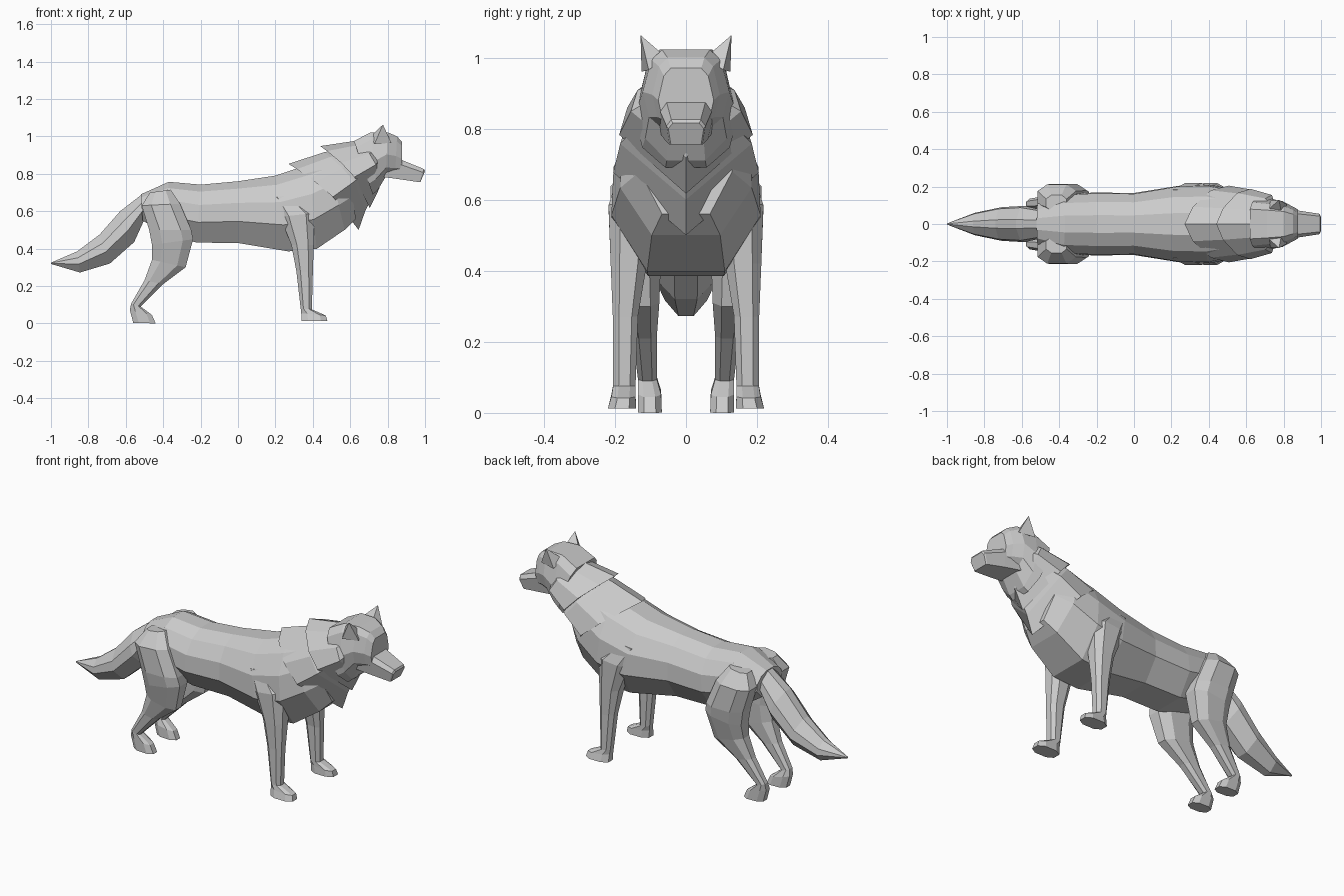
import bpy, bmesh

# half cross-sections: (fraction from top to bottom, fraction of half width)
BODY = [(0, .28), (.12, .7), (.35, .97), (.65, 1), (1, .52)]
RUFF = [(0, 0), (.08, .45), (.27, .88), (.5, 1), (1, 0)]
HEAD = [(0, .55), (.12, .8), (.5, 1), (.8, .85), (1, .4)]
SNOUT = [(0, .75), (.25, 1), (1, .85)]
TAIL = [(0, .25), (.3, .9), (.6, 1), (1, .35)]


def loft(name, rings, mirror=False):
    """Skin rings whose points i and n-1-i lie opposite each other."""
    bm = bmesh.new()
    vs = [[bm.verts.new(p) for p in r] for r in rings]
    n = len(vs[0])
    for a, b in zip(vs, vs[1:]):
        for i in range(n):
            j = (i + 1) % n
            bm.faces.new((a[i], a[j], b[j], b[i]))
    for r in (vs[0], vs[-1]):
        for i in range(n // 2 - 1):
            bm.faces.new((r[i], r[i + 1], r[n - 2 - i], r[n - 1 - i]))
    bmesh.ops.remove_doubles(bm, verts=bm.verts, dist=.0005)
    bmesh.ops.recalc_face_normals(bm, faces=bm.faces)
    me = bpy.data.meshes.new(name)
    bm.to_mesh(me)
    bm.free()
    ob = bpy.data.objects.new(name, me)
    bpy.context.collection.objects.link(ob)
    if mirror:
        m = ob.modifiers.new("mirror", 'MIRROR')
        m.use_axis = (False, True, False)
    return ob


def ring(profile, xt, zt, xb, zb, w, bulge=0):
    """Symmetric section from a top point to a bottom point."""
    half = [(xt + (xb - xt) * t + bulge * 4 * t * (1 - t), w * f, zt + (zb - zt) * t)
            for t, f in profile]
    return half + [(x, -y, z) for x, y, z in reversed(half)]


def leg_ring(xr, zr, xf, zf, yi, yo):
    """Chamfered section from a rear point to a front point."""
    half = [(0, .75), (.25, 1), (.75, 1), (1, .75)]
    pts = half + [(u, 1 - v) for u, v in reversed(half)]
    return [(xr + (xf - xr) * u, yi + (yo - yi) * v, zr + (zf - zr) * u) for u, v in pts]


def body_part(name, profile, sections):
    return loft(name, [ring(profile, *s) for s in sections])


# trunk and chest
body_part("torso", BODY, [
    (-.52, .69, -.51, .55, .11), (-.37, .757, -.40, .48, .16),
    (-.2, .742, -.22, .432, .168), (0, .76, 0, .43, .166),
    (.2, .79, .27, .385, .205), (.38, .85, .42, .398, .21),
    (.48, .88, .57, .50, .185), (.58, .90, .63, .56, .13)])

# layered neck fur
body_part("rear_ruff", RUFF, [
    (.27, .853, .645, .50, .205, .05), (.46, .915, .68, .60, .185, .05),
    (.62, .95, .72, .68, .13, .02)])
body_part("front_ruff", RUFF, [
    (.44, .948, .705, .617, .188, .05), (.64, .978, .755, .72, .155, .04),
    (.74, .98, .77, .78, .1)])

# head and muzzle
body_part("head", HEAD, [
    (.62, .975, .72, .69, .145), (.71, 1.022, .745, .71, .135),
    (.80, 1.022, .79, .785, .122), (.85, 1.0, .84, .79, .095),
    (.878, .97, .875, .79, .078)])
body_part("muzzle", SNOUT, [
    (.82, .90, .76, .785, .085), (.88, .872, .87, .77, .072),
    (.995, .825, .97, .755, .055), (1.0, .815, .975, .755, .05)])

# ears: four-sided spikes
base = [(.79, .055, 1.0), (.82, .105, .965), (.73, .125, .96), (.71, .07, 1.0)]
loft("ears", [base, [(.775, .128, 1.063)] * 4], mirror=True)

# bushy tail
body_part("tail", TAIL, [
    (-.46, .71, -.47, .57, .07), (-.52, .685, -.505, .545, .08),
    (-.63, .60, -.555, .435, .097), (-.74, .475, -.685, .32, .09),
    (-.86, .385, -.845, .272, .06), (-1.0, .325, -1.0, .318, .003)])

# legs, built on one side and mirrored
loft("hind_legs", [leg_ring(*s) for s in [
    (-.47, .70, -.36, .715, .07, .155), (-.515, .63, -.31, .64, .07, .212),
    (-.475, .50, -.25, .50, .07, .215), (-.46, .42, -.24, .45, .07, .205),
    (-.46, .34, -.28, .30, .075, .175), (-.50, .23, -.40, .21, .082, .15),
    (-.572, .105, -.52, .09, .082, .135), (-.578, .07, -.46, .045, .07, .135),
    (-.56, .003, -.44, 0, .068, .135)]], mirror=True)
loft("front_legs", [leg_ring(*s) for s in [
    (.18, .67, .30, .69, .09, .185), (.225, .57, .41, .59, .09, .218),
    (.285, .42, .405, .42, .11, .212), (.312, .28, .40, .27, .135, .206),
    (.335, .08, .395, .075, .142, .205), (.338, .055, .47, .042, .142, .21),
    (.34, .012, .478, .012, .14, .22)]], mirror=True)
